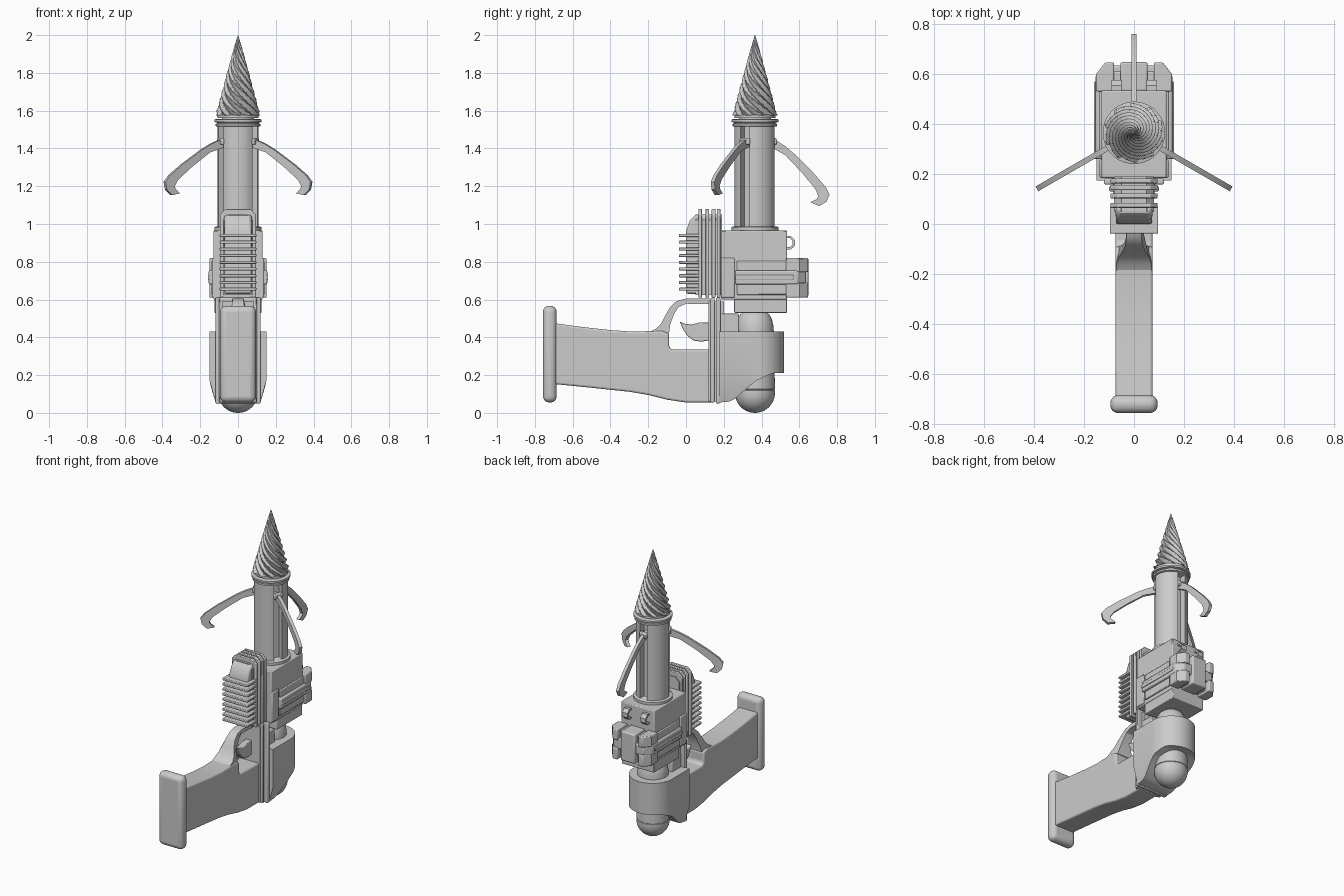
import bpy, bmesh
from math import sin, cos, pi, radians, sqrt
from mathutils import Matrix

if "Cube" in bpy.data.objects:
    bpy.data.objects.remove(bpy.data.objects["Cube"])

AX = 0.365  # y of the barrel axis

def finish(name, bm, bevel=0.0, seg=2):
    bmesh.ops.recalc_face_normals(bm, faces=bm.faces)
    me = bpy.data.meshes.new(name)
    bm.to_mesh(me)
    bm.free()
    ob = bpy.data.objects.new(name, me)
    bpy.context.collection.objects.link(ob)
    if bevel:
        m = ob.modifiers.new("bevel", 'BEVEL')
        m.width, m.segments, m.limit_method = bevel, seg, 'ANGLE'
        m.angle_limit = radians(40)
    return ob

def bridge(name, a, b, bevel=0.0, seg=2):
    """Solid between two matching closed outlines."""
    bm = bmesh.new()
    va, vb = [bm.verts.new(p) for p in a], [bm.verts.new(p) for p in b]
    n = len(a)
    for i in range(n):
        bm.faces.new((va[i], va[(i + 1) % n], vb[(i + 1) % n], vb[i]))
    bm.faces.new(va)
    bm.faces.new(vb)
    return finish(name, bm, bevel, seg)

def side(name, pts, hw, x=0.0, bevel=0.0, seg=2):
    """Side (y, z) outline extruded across x; hw may be one value per point."""
    w = hw if isinstance(hw, list) else [hw] * len(pts)
    return bridge(name, [(x - k, y, z) for (y, z), k in zip(pts, w)],
                  [(x + k, y, z) for (y, z), k in zip(pts, w)], bevel, seg)

def plan(name, pts, z0, z1, bevel=0.0):
    return bridge(name, [(x, y, z0) for x, y in pts], [(x, y, z1) for x, y in pts], bevel)

def front(name, pts, y0, y1, bevel=0.0, seg=2):
    return bridge(name, [(x, y0, z) for x, z in pts], [(x, y1, z) for x, z in pts], bevel, seg)

def box(name, x0, x1, y0, y1, z0, z1, bevel=0.0, seg=2):
    return side(name, [(y0, z0), (y1, z0), (y1, z1), (y0, z1)], (x1 - x0) / 2, (x0 + x1) / 2, bevel, seg)

def lathe(name, prof, n=40, rad=lambda r, t, z: r):
    """Revolve (r, z) points around the barrel axis."""
    bm = bmesh.new()
    rings = []
    for r, z in prof:
        ts = [2 * pi * i / n for i in range(n)]
        rings.append([bm.verts.new((rad(r, t, z) * cos(t), AX + rad(r, t, z) * sin(t), z)) for t in ts])
    for a, b in zip(rings, rings[1:]):
        for i in range(n):
            bm.faces.new((a[i], a[(i + 1) % n], b[(i + 1) % n], b[i]))
    bm.faces.new(rings[0])
    bm.faces.new(rings[-1])
    return finish(name, bm)

# spiral drill tip: ten saw-toothed flutes
def flute(r, t, z):
    p = (10 * (t + 13 * (z - 1.57)) / (2 * pi)) % 1.0
    return r * (0.78 + 0.25 * (p / 0.75 if p < 0.75 else (1 - p) / 0.25))
tip = [(0.117 * (1 - i / 60) ** 0.95 + 0.001, 1.575 + 0.425 * i / 60) for i in range(61)]
lathe("drill_tip", tip, 160, flute)
lathe("drill_neck", [(0.085, 1.54), (0.085, 1.56), (0.108, 1.562), (0.108, 1.578), (0.09, 1.58)])
lathe("top_collar", [(0.108, 1.515), (0.118, 1.518), (0.118, 1.53), (0.11, 1.532), (0.11, 1.537),
                     (0.125, 1.54), (0.125, 1.553), (0.11, 1.557)])
lathe("base_collar", [(0.115, 0.955), (0.125, 0.965), (0.125, 0.983), (0.113, 0.988)])

# barrel with three slots
outline, hw, R = [], 0.028, 0.108
for k in range(3):
    a = radians(-30 + 120 * k)
    for r, s in ((sqrt(R * R - hw * hw), -hw), (0.06, -hw), (0.06, hw)):
        outline.append((r * cos(a) - s * sin(a), AX + r * sin(a) + s * cos(a)))
    d = hw / R
    for i in range(13):
        t = a + d + (2 * pi / 3 - 2 * d) * i / 13
        outline.append((R * cos(t), AX + R * sin(t)))
plan("slotted_barrel", outline, 0.96, 1.525)

# three folding hooks with pivots
HOOK = [(-.04, .01), (.01, .0), (.06, -.033), (.11, -.075), (.21, -.175), (.275, -.25), (.295, -.29),
        (.278, -.328), (.24, -.35), (.195, -.33), (.225, -.315), (.236, -.3), (.22, -.26), (.15, -.175),
        (.06, -.08), (-.03, -.03)]
for k, (ang, lift) in enumerate(((90, 0), (210, 12), (330, 12))):
    ob = side("hook_%d" % (k + 1), HOOK, 0.011)
    place = Matrix.Translation((0, AX, 0)) @ Matrix.Rotation(radians(ang - 90), 4, 'Z')
    ob.matrix_world = place @ Matrix.Translation((0, 0.1, 1.445)) @ Matrix.Rotation(radians(lift), 4, 'X')
    pin = box("hook_pivot_%d" % (k + 1), -0.03, 0.03, 0.085, 0.115, 1.42, 1.455, 0.006)
    pin.matrix_world = place

# main body
box("main_body", -0.13, 0.13, 0.185, 0.535, 0.6, 0.965, 0.006)
box("body_base", -0.125, 0.125, 0.255, 0.535, 0.53, 0.62, 0.004)
box("front_bracket", -0.138, 0.138, 0.185, 0.258, 0.61, 0.82, 0.006)
plan("belt", [(-.14, .27), (.14, .27), (.14, .57), (.115, .61), (-.115, .61), (-.14, .57)], 0.625, 0.805, 0.005)
plan("belt_rail", [(-.155, .26), (.155, .26), (.155, .59), (.115, .635), (-.115, .635), (-.155, .59)],
     0.68, 0.755, 0.008)
box("belt_groove_strip", -0.16, 0.16, 0.26, 0.57, 0.705, 0.73, 0.004)
box("back_panel", -0.055, 0.055, 0.53, 0.648, 0.615, 0.82, 0.008)
for s, n in ((-1, "left"), (1, "right")):
    pts = [(s * x, y) for x, y in ((.08, .53), (.152, .53), (.152, .6), (.115, .647), (.08, .647))]
    plan("corner_clip_upper_" + n, pts, 0.745, 0.82, 0.006)
    plan("corner_clip_lower_" + n, pts, 0.61, 0.69, 0.006)
    # strap lugs: small bent loops
    x = s * 0.07
    lug = [(.53, .865), (.555, .865), (.577, .885), (.577, .915), (.555, .937), (.53, .937),
           (.53, .925), (.55, .925), (.565, .91), (.565, .89), (.55, .877), (.53, .877)]
    side("strap_lug_" + n, lug, 0.02, x)

# cooling block: upright plates and stacked fins
def arch(w, top, z0, c=0.03):
    return [(-w, z0), (w, z0), (w, top - c), (w - c, top), (c - w, top), (-w, top - c)]
front("cooling_core", arch(0.08, 1.05, 0.625), 0.05, 0.19)
for i, y in enumerate((0.065, 0.103, 0.136, 0.163)):
    front("cooling_plate_%d" % (i + 1), arch(0.095, 1.08, 0.61), y, y + 0.02, 0.004)
side("fin_carrier", [(0, .63), (.07, .63), (.07, 1.05), (.045, 1.045), (.02, 1.02), (0, .96)],
     [.075, .075, .075, .07, .07, .075], 0, 0.012)
for i in range(9):
    z = 0.655 + 0.0355 * i
    box("cooling_fin_%d" % (i + 1), -0.097, 0.097, -0.038, 0.07, z - 0.008, z + 0.008, 0.004)

# grip, butt plate and trigger guard
grip = [(-.7, .475), (-.55, .455), (-.4, .438), (-.28, .43), (-.19, .433), (-.13, .435), (-.09, .42),
        (-.09, .35), (-.075, .335), (.12, .335), (.14, .335), (.14, .055), (0, .055), (-.1, .07), (-.2, .095),
        (-.3, .112), (-.5, .133), (-.7, .153)]
side("grip", grip, 0.075, 0, 0.012, 3)
guard = [(-.2, .425), (-.16, .445), (-.13, .475), (-.11, .515), (-.085, .56), (-.05, .592), (0, .605),
         (.15, .605), (.15, .575), (0, .578), (-.04, .56), (-.065, .52), (-.083, .47), (-.09, .42), (-.13, .4)]
side("trigger_guard", guard, [.07, .07, .06, .045, .034, .03, .03, .03, .03, .03, .03, .034, .045, .06, .07])
box("butt_plate", -0.095, 0.095, -0.757, -0.685, 0.055, 0.567, 0.032, 4)
trig = [(-.033, .483), (-.005, .472), (.03, .468), (.07, .478), (.13, .48), (.13, .385), (.08, .377),
        (.04, .383), (.005, .41), (-.02, .45)]
side("trigger", trig, 0.022, 0, 0.004)
box("joint_plate_front", -0.1, 0.1, 0.13, 0.152, 0.055, 0.61, 0.006)
box("joint_plate_back", -0.12, 0.12, 0.158, 0.182, 0.05, 0.61, 0.006)
box("joint_core", -0.085, 0.085, 0.12, 0.2, 0.06, 0.59)
box("link_block", -0.09, 0.09, 0.18, 0.28, 0.42, 0.525, 0.006)

# rounded housing with a swept underside
rows = [(.15, .175, .055), (.15, .23, .06), (.15, .26, .075), (.15, .3, .11), (.15, .335, .14), (.15, .37, .17)]
for i in range(1, 16):
    a = radians(6 * i)
    y = .37 + .15 * sin(a)
    rows.append((.15 * cos(a), y, min(.21, .17 + .45 * (y - .37))))
bm = bmesh.new()
prev = None
for i, (w, y, z) in enumerate(rows):
    w = max(w, 0.002)
    low = w - max(0, 0.16 - z) * 0.3
    ring = [bm.verts.new(p) for p in ((-low, y, z), (low, y, z), (w, y, max(z, .17)), (w, y, .43),
                                      (-w, y, .43), (-w, y, max(z, .17) + 0))]
    if prev:
        for j in range(6):
            bm.faces.new((prev[j], prev[(j + 1) % 6], ring[(j + 1) % 6], ring[j]))
    else:
        bm.faces.new(ring)
    prev = ring
bm.faces.new(prev)
bmesh.ops.remove_doubles(bm, verts=bm.verts, dist=0.0005)
finish("cylinder_housing", bm)

# capsule through the housing
low = [(max(.002, .106 * sin(radians(9 * i))), .106 - .106 * cos(radians(9 * i))) for i in range(11)]
lathe("capsule", low + [(.106, .118), (.103, .12), (.103, .124), (.106, .126), (.1, .43), (.098, .46),
                        (.09, .495), (.078, .52), (.06, .535)])

# smooth shading with sharp edges kept
bpy.ops.object.select_all(action='DESELECT')
for ob in bpy.context.scene.objects:
    ob.select_set(True)
    bpy.context.view_layer.objects.active = ob
bpy.ops.object.shade_smooth_by_angle(angle=radians(32))
